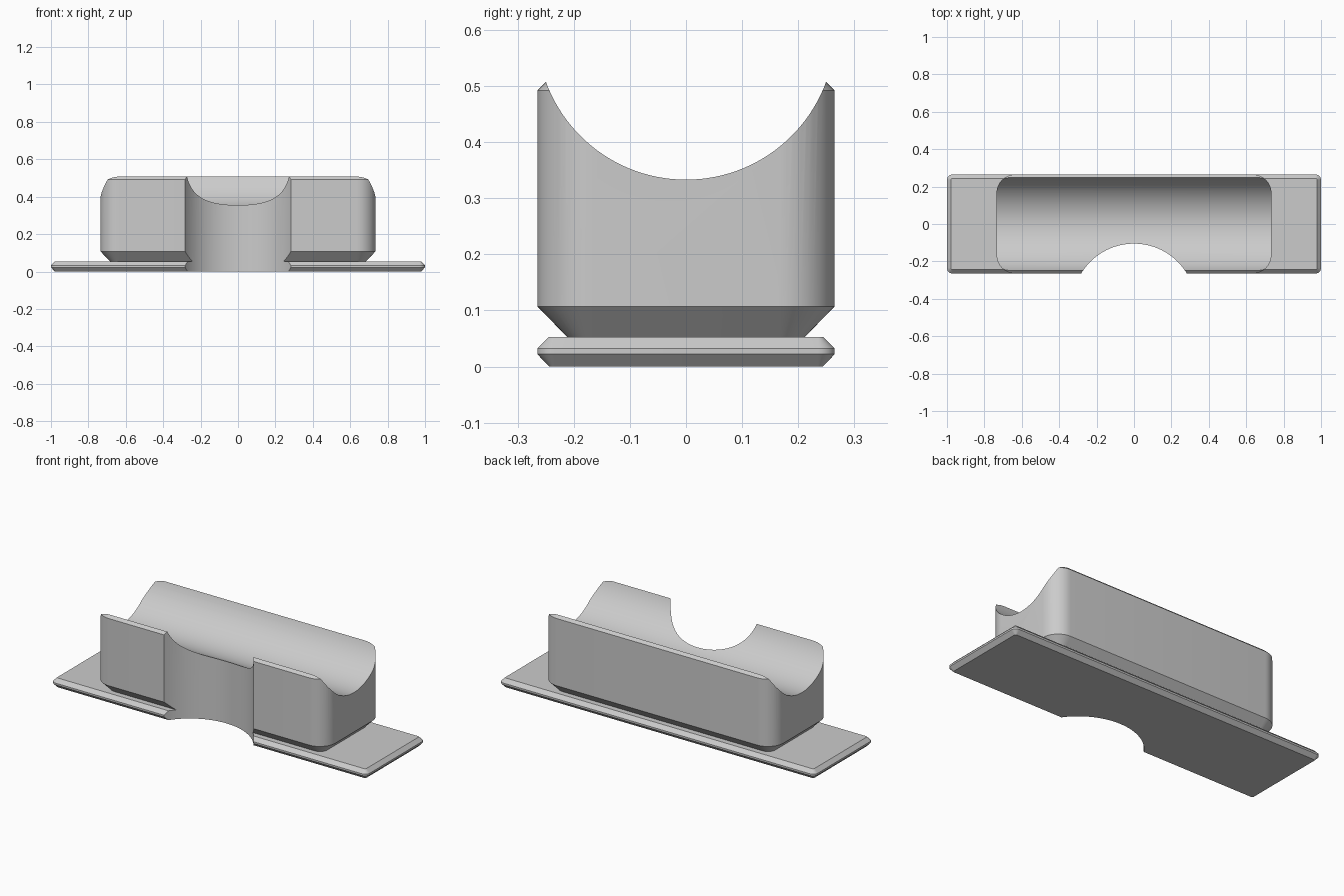
import bpy, bmesh, math

if "Cube" in bpy.data.objects:
    bpy.data.objects.remove(bpy.data.objects["Cube"])


def rounded_rect(hx, hy, r, seg=12):
    """Counter-clockwise outline of a rectangle with rounded corners."""
    pts = []
    for i, (sx, sy) in enumerate([(1, 1), (-1, 1), (-1, -1), (1, -1)]):
        for k in range(seg + 1):
            a = math.pi / 2 * (i + k / seg)
            pts.append((sx * (hx - r) + r * math.cos(a), sy * (hy - r) + r * math.sin(a)))
    return pts


def chamfered_slab(name, hx, hy, r, levels):
    """Stack rounded outlines given as (z, inset) and close both ends."""
    bm = bmesh.new()
    rings = [[bm.verts.new((x, y, z)) for x, y in rounded_rect(hx - d, hy - d, r - d)]
             for z, d in levels]
    for lo, hi in zip(rings, rings[1:]):
        for i in range(len(lo)):
            j = (i + 1) % len(lo)
            bm.faces.new((lo[i], lo[j], hi[j], hi[i]))
    bm.faces.new(rings[0][::-1])
    bm.faces.new(rings[-1])
    mesh = bpy.data.meshes.new(name)
    bm.to_mesh(mesh)
    bm.free()
    obj = bpy.data.objects.new(name, mesh)
    bpy.context.collection.objects.link(obj)
    return obj


def cutter(name, radius, depth, location, rotation=(0, 0, 0)):
    bpy.ops.mesh.primitive_cylinder_add(vertices=128, radius=radius, depth=depth,
                                        location=location, rotation=rotation)
    obj = bpy.context.object
    obj.name = name
    obj.hide_render = True
    return obj


def carve(obj, cutters):
    bpy.ops.object.select_all(action='DESELECT')
    obj.select_set(True)
    bpy.context.view_layer.objects.active = obj
    for c in cutters:
        mod = obj.modifiers.new(c.name, 'BOOLEAN')
        mod.operation = 'DIFFERENCE'
        mod.solver = 'EXACT'
        mod.object = c
        bpy.ops.object.modifier_apply(modifier=mod.name)
    bpy.ops.object.shade_smooth_by_angle(angle=math.radians(30))


# Thin base plate with bevelled rim
plate = chamfered_slab("base_plate", 1.0, 0.265, 0.03,
                       [(0, 0.021), (0.022, 0), (0.032, 0), (0.053, 0.021)])

# Cradle block, tapered at the foot and bevelled at the top
block = chamfered_slab("cradle_block", 0.735, 0.265, 0.1,
                       [(0.053, 0.053), (0.107, 0), (0.492, 0), (0.545, 0.053)])

# Round trough along the top and finger notch through the front
trough = cutter("trough_cutter", 0.266, 2.4, (0, 0, 0.599), (0, math.pi / 2, 0))
notch = cutter("notch_cutter", 0.33, 2.0, (0, -0.435, 0.3))

carve(block, [trough, notch])
carve(plate, [notch])

for c in (trough, notch):
    bpy.data.objects.remove(c, do_unlink=True)
